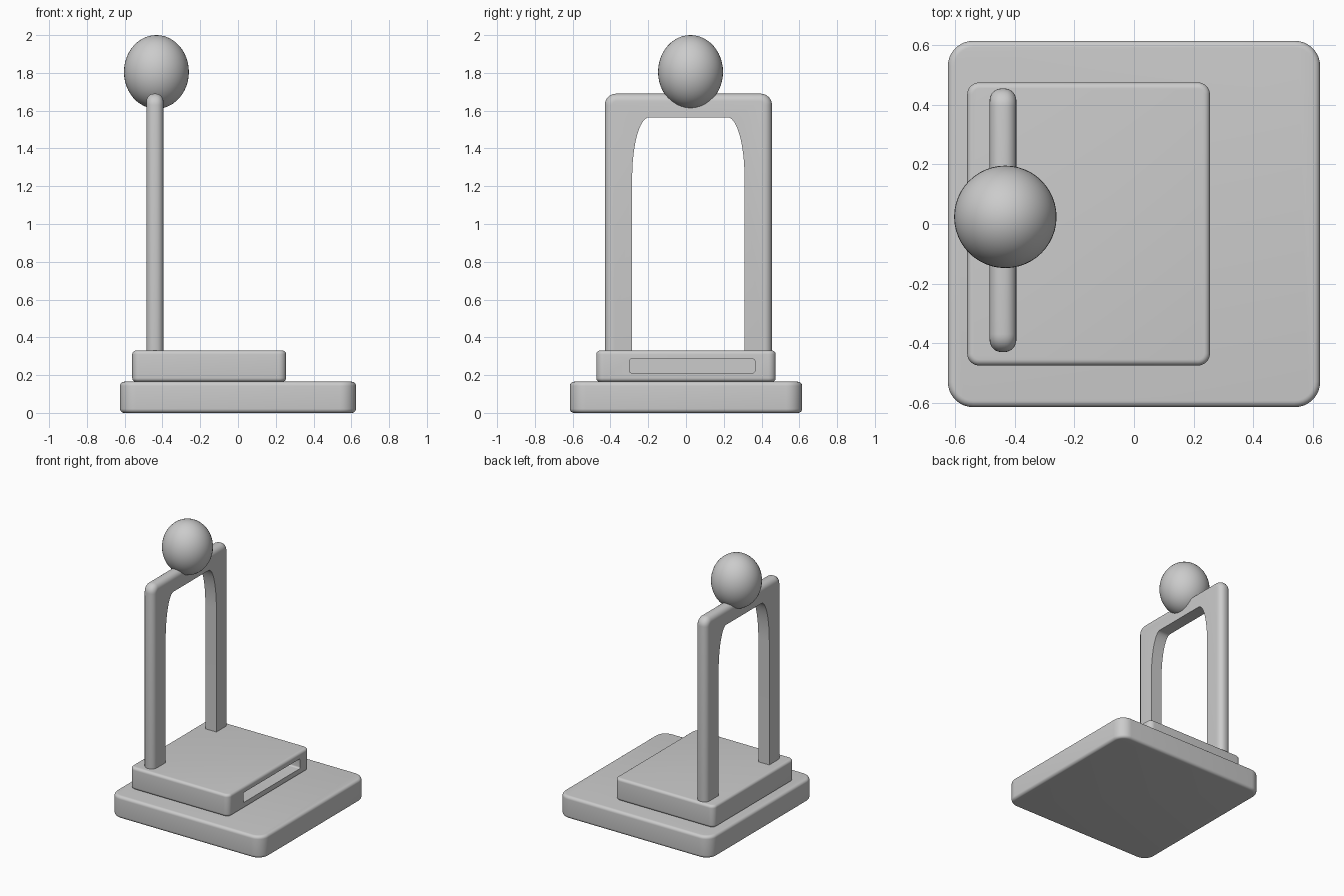
import bpy, bmesh, math
from mathutils import Vector

cube = bpy.data.objects.get("Cube")
if cube:
    bpy.data.objects.remove(cube, do_unlink=True)

GREY = (0.6, 0.6, 0.6, 1)
grey = bpy.data.materials.new("plain grey")
grey.use_nodes = True
grey.diffuse_color = GREY
grey.node_tree.nodes["Principled BSDF"].inputs["Base Color"].default_value = GREY


def add_object(name, bm):
    mesh = bpy.data.meshes.new(name)
    bmesh.ops.recalc_face_normals(bm, faces=bm.faces[:])
    bm.to_mesh(mesh)
    bm.free()
    obj = bpy.data.objects.new(name, mesh)
    bpy.context.collection.objects.link(obj)
    mesh.materials.append(grey)
    return obj


def activate(obj):
    bpy.ops.object.select_all(action='DESELECT')
    obj.select_set(True)
    bpy.context.view_layer.objects.active = obj


def smooth(obj):
    activate(obj)
    bpy.ops.object.shade_smooth_by_angle(angle=math.radians(35))


def rounded_box(name, low, high, axis, corner, rim):
    """Slab with corners rounded along one axis, then softened rims on its two faces."""
    low, high = Vector(low), Vector(high)
    bm = bmesh.new()
    bmesh.ops.create_cube(bm, size=1)
    for v in bm.verts:
        v.co = (low + high) / 2 + v.co * (high - low)
    along = [e for e in bm.edges
             if abs(e.verts[0].co[axis] - e.verts[1].co[axis]) > 1e-4]
    bmesh.ops.bevel(bm, geom=along, offset=corner, segments=8, profile=0.5, affect='EDGES')
    bm.normal_update()
    rims = [e for e in bm.edges
            if abs(e.verts[0].co[axis] - e.verts[1].co[axis]) < 1e-4
            and any(abs(f.normal[axis]) > 0.9 for f in e.link_faces)]
    if rim:
        bmesh.ops.bevel(bm, geom=rims, offset=rim, segments=6, profile=0.5, affect='EDGES')
    return add_object(name, bm)


def cut(obj, cutter):
    cutter.hide_render = True
    mod = obj.modifiers.new("cut", 'BOOLEAN')
    mod.operation = 'DIFFERENCE'
    mod.solver = 'EXACT'
    mod.object = cutter
    activate(obj)
    bpy.ops.object.modifier_apply(modifier=mod.name)
    bpy.data.objects.remove(cutter, do_unlink=True)


# Broad base slab
base = rounded_box("base", (-0.625, -0.615, 0), (0.625, 0.615, 0.165), 2, 0.085, 0.022)
smooth(base)

# Raised platform with a slot in its side
platform = rounded_box("platform", (-0.56, -0.475, 0.165), (0.255, 0.475, 0.33), 2, 0.04, 0.02)
slot = rounded_box("slot_cutter", (0.1, -0.3, 0.212), (0.4, 0.365, 0.285), 0, 0.012, 0)
cut(platform, slot)
smooth(platform)

# Upright arch: rounded panel with a tall opening that has elliptical shoulders
arch = rounded_box("arch", (-0.485, -0.43, 0.25), (-0.395, 0.455, 1.69), 0, 0.06, 0.04)
y0, y1, top, wide, tall = -0.285, 0.31, 1.565, 0.09, 0.32
outline = [(y0, 0.1), (y1, 0.1)]
turns = [math.pi / 2 * i / 12 for i in range(13)]
outline += [(y1 - wide + wide * math.cos(t), top - tall + tall * math.sin(t)) for t in turns]
outline += [(y0 + wide - wide * math.sin(t), top - tall + tall * math.cos(t)) for t in turns]
bm = bmesh.new()
face = bm.faces.new([bm.verts.new((-0.7, y, z)) for y, z in outline])
new = bmesh.ops.extrude_face_region(bm, geom=[face])["geom"]
bmesh.ops.translate(bm, vec=(0.5, 0, 0), verts=[g for g in new if isinstance(g, bmesh.types.BMVert)])
cut(arch, add_object("opening_cutter", bm))
smooth(arch)

# Ball resting on the arch, slightly taller than wide
bm = bmesh.new()
bmesh.ops.create_uvsphere(bm, u_segments=48, v_segments=24, radius=1)
for v in bm.verts:
    v.co = Vector((-0.432 + v.co.x * 0.172, 0.024 + v.co.y * 0.172, 1.805 + v.co.z * 0.195))
smooth(add_object("ball", bm))
